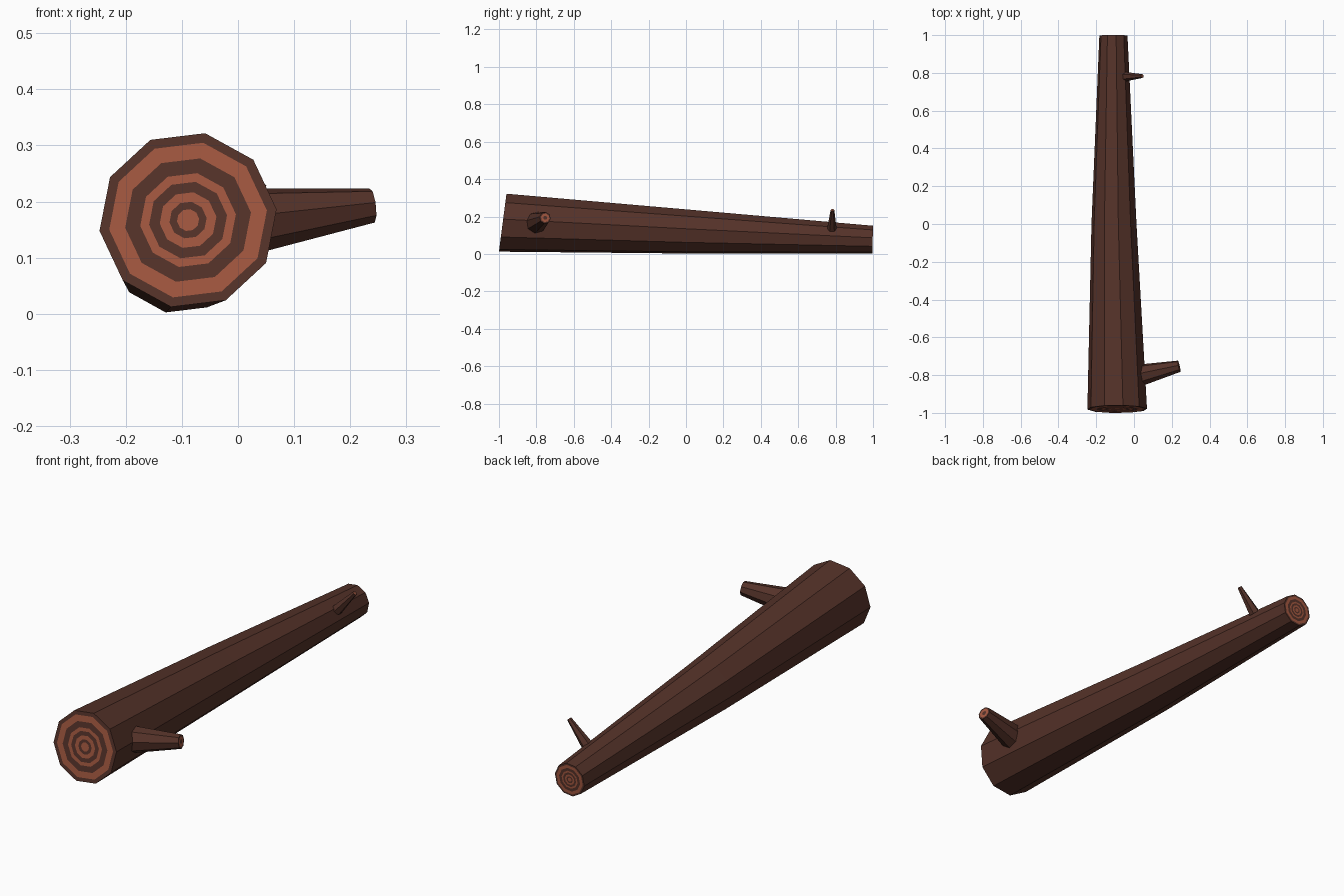
import bpy, bmesh, math
from mathutils import Vector

if "Cube" in bpy.data.objects:
    bpy.data.objects.remove(bpy.data.objects["Cube"])


def material(name, color):
    m = bpy.data.materials.new(name)
    m.diffuse_color = (*color, 1)
    m.use_nodes = True
    m.node_tree.nodes["Principled BSDF"].inputs["Base Color"].default_value = m.diffuse_color
    return m


BARK = material("bark", (0.09, 0.032, 0.022))
WOOD = material("cut_wood", (0.36, 0.095, 0.05))


def add_ring(bm, center, radius, axis, sides, phase):
    d = Vector(axis).normalized()
    right = d.cross(Vector((0, 0, 1))).normalized()
    up = right.cross(d)
    verts = []
    for i in range(sides):
        a = math.radians(phase) + math.tau * i / sides
        verts.append(bm.verts.new(Vector(center) + radius * (right * math.cos(a) + up * math.sin(a))))
    return verts


def bridge(bm, a, b, mat=0):
    n = len(a)
    for i in range(n):
        j = (i + 1) % n
        bm.faces.new((a[i], a[j], b[j], b[i])).material_index = mat


def log(name, sections, sides, phase, fractions, caps=(True, True)):
    """Tapered faceted log through (center, radius, axis) sections, growth rings on its cut ends."""
    bm = bmesh.new()
    rings = [add_ring(bm, *s, sides, phase) for s in sections]
    for a, b in zip(rings, rings[1:]):
        bridge(bm, a, b)
    for end, ringed in zip((0, -1), caps):
        last, mat = rings[end], 0
        center, radius, axis = sections[end]
        for f in fractions if ringed else ():
            inner = add_ring(bm, center, radius * f, axis, sides, phase)
            bridge(bm, last, inner, mat)
            last, mat = inner, 1 - mat
        bm.faces.new(last).material_index = mat
    bmesh.ops.recalc_face_normals(bm, faces=bm.faces)
    me = bpy.data.meshes.new(name)
    bm.to_mesh(me)
    bm.free()
    me.materials.append(BARK)
    me.materials.append(WOOD)
    ob = bpy.data.objects.new(name, me)
    bpy.context.collection.objects.link(ob)
    return ob


def branch(name, start, end, r0, r1, sides, phase):
    axis = Vector(end) - Vector(start)
    log(name, [(start, r0, axis), (end, r1, axis)], sides, phase, (0.75, 0.35), (False, True))


# Trunk: slanted front cut, slight bend at the middle
log("trunk", [((-0.089, -0.98, 0.167), 0.159, (0, 1, -0.13)),
              ((-0.106, 0.0, 0.12), 0.12, (0, 1, -0.06)),
              ((-0.109, 0.998, 0.077), 0.075, (0, 1, -0.03))],
    10, 79, (0.89, 0.71, 0.54, 0.44, 0.32, 0.21, 0.125))

# Broken-off side branches
branch("large_branch", (0.035, -0.80, 0.167), (0.239, -0.753, 0.193), 0.058, 0.031, 8, 10)
branch("small_branch", (-0.045, 0.78, 0.135), (0.044, 0.783, 0.234), 0.025, 0.01, 6, 0)
